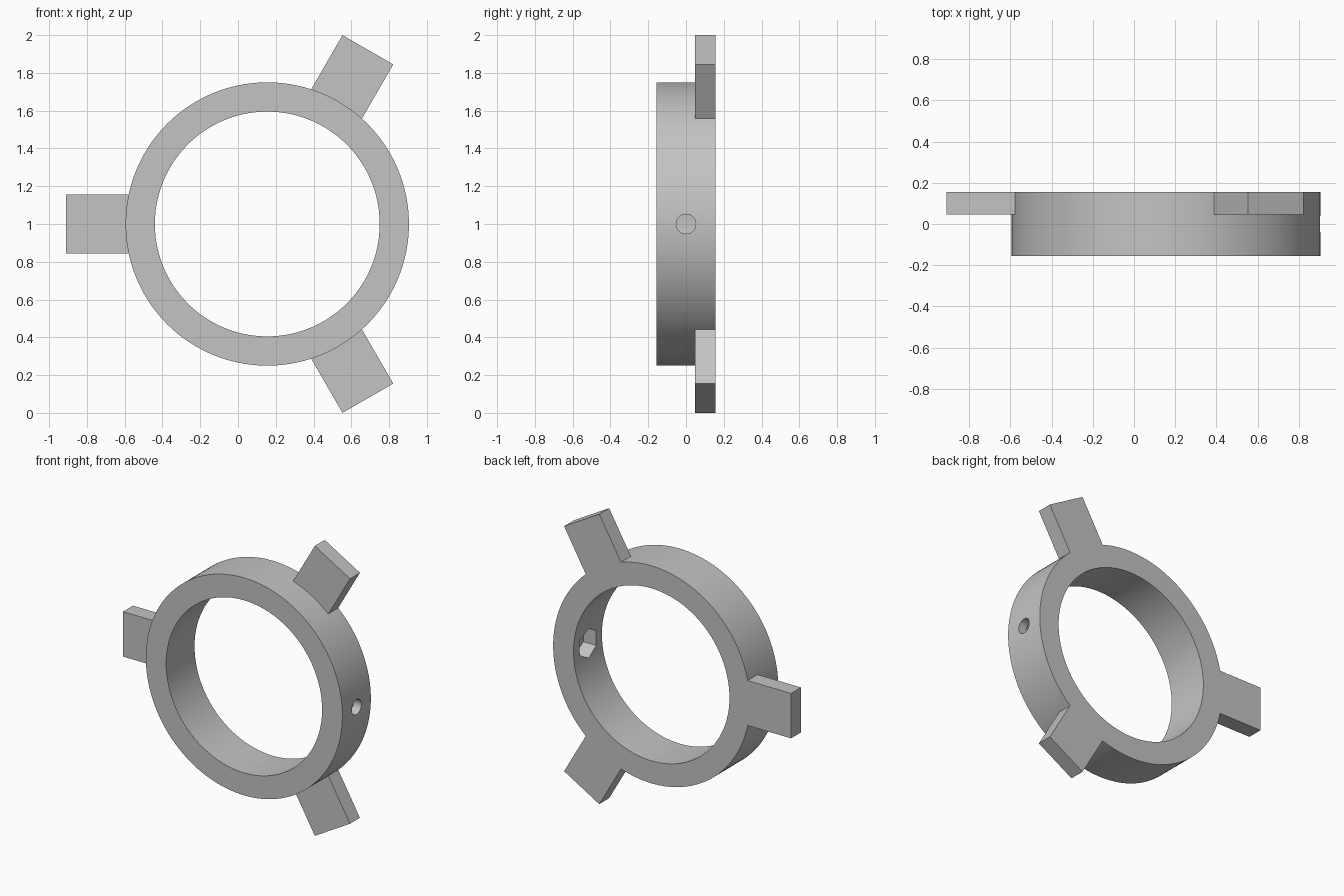
import bpy, bmesh
from math import sin, cos, pi, radians
from mathutils import Vector, Matrix

cube = bpy.data.objects.get("Cube")
if cube:
    bpy.data.objects.remove(cube, do_unlink=True)

CENTRE = Vector((0.155, 0, 1))
HALF = 0.155            # half the ring depth, also half the tab width

grey = bpy.data.materials.new("plain_grey")
grey.use_nodes = True
colour = (0.55, 0.55, 0.55, 1)
grey.diffuse_color = colour
grey.node_tree.nodes["Principled BSDF"].inputs["Base Color"].default_value = colour


def prism(name, points, push):
    """Extrude a flat outline, given around the ring centre, along push."""
    bm = bmesh.new()
    face = bm.faces.new([bm.verts.new(CENTRE + Vector(p)) for p in points])
    new = bmesh.ops.extrude_face_region(bm, geom=[face])["geom"]
    bmesh.ops.translate(bm, vec=push, verts=[v for v in new if isinstance(v, bmesh.types.BMVert)])
    bmesh.ops.recalc_face_normals(bm, faces=bm.faces)
    mesh = bpy.data.meshes.new(name)
    bm.to_mesh(mesh)
    bm.free()
    mesh.materials.append(grey)
    obj = bpy.data.objects.new(name, mesh)
    bpy.context.collection.objects.link(obj)
    return obj


def disc(name, radius, half, sides=144):
    pts = [(radius * cos(2 * pi * i / sides), -half, radius * sin(2 * pi * i / sides))
           for i in range(sides)]
    return prism(name, pts, (0, 2 * half, 0))


def bore_x(name, radius, start, end, sides):
    """Prism along x, with a corner pointing up."""
    pts = [(start, radius * sin(2 * pi * i / sides), radius * cos(2 * pi * i / sides))
           for i in range(sides)]
    return prism(name, pts, (end - start, 0, 0))


def combine(target, tool, operation):
    tool.hide_render = True
    mod = target.modifiers.new(tool.name, "BOOLEAN")
    mod.operation = operation
    mod.solver = "EXACT"
    mod.object = tool
    bpy.context.view_layer.objects.active = target
    bpy.ops.object.modifier_apply(modifier=mod.name)
    bpy.data.objects.remove(tool, do_unlink=True)


# Ring body
ring = disc("mounting_ring", 0.75, HALF)

# Three tabs flush with the back face
for angle in (60, 180, 300):
    turn = Matrix.Rotation(radians(-angle), 3, "Y")
    outline = [turn @ Vector((r, 0.047, w)) for r, w in
               ((0.66, -HALF), (1.065, -HALF), (1.065, HALF), (0.66, HALF))]
    combine(ring, prism("tab", outline, (0, HALF - 0.047, 0)), "UNION")

# Large bore, screw hole and hexagonal nut pocket
combine(ring, disc("main_bore", 0.595, 0.4), "DIFFERENCE")
combine(ring, bore_x("screw_hole", 0.052, 0.5, 0.9, 32), "DIFFERENCE")
combine(ring, bore_x("nut_pocket", 0.102, 0.5, 0.69, 6), "DIFFERENCE")

bpy.ops.object.select_all(action="DESELECT")
ring.select_set(True)
bpy.context.view_layer.objects.active = ring
bpy.ops.object.shade_smooth_by_angle(angle=radians(30))
